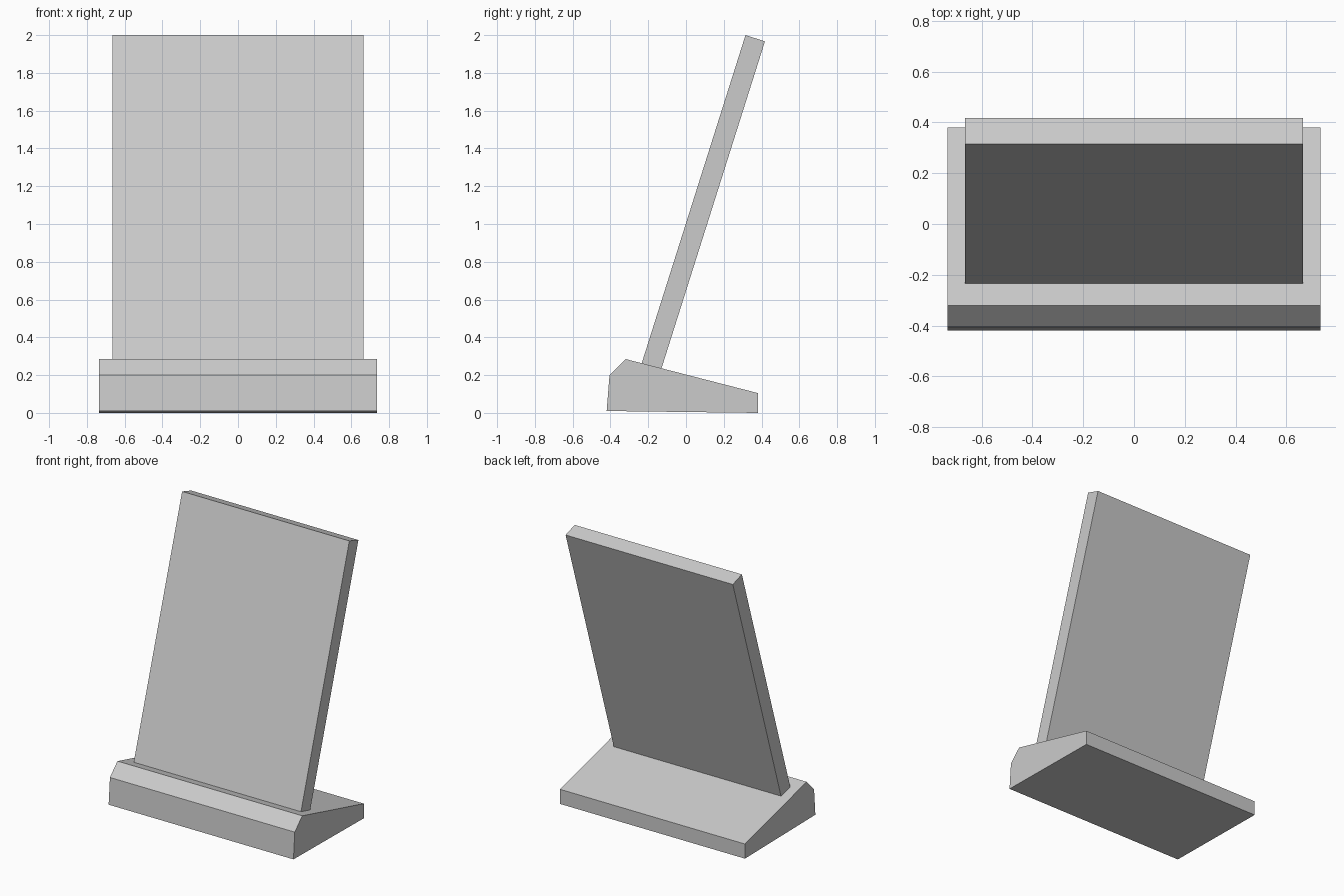
import bpy
import bmesh

# Remove the default cube
cube = bpy.data.objects.get("Cube")
if cube:
    bpy.data.objects.remove(cube, do_unlink=True)

# Single plain grey
grey = bpy.data.materials.new("light_grey")
grey.use_nodes = True
colour = (0.6, 0.6, 0.6, 1.0)
grey.diffuse_color = colour
grey.node_tree.nodes["Principled BSDF"].inputs["Base Color"].default_value = colour


def extrude_profile(name, profile, half_width):
    """Extrude a (y, z) side profile symmetrically along x."""
    bm = bmesh.new()
    face = bm.faces.new([bm.verts.new((-half_width, y, z)) for y, z in profile])
    result = bmesh.ops.extrude_face_region(bm, geom=[face])
    moved = [v for v in result["geom"] if isinstance(v, bmesh.types.BMVert)]
    bmesh.ops.translate(bm, verts=moved, vec=(2 * half_width, 0, 0))
    bmesh.ops.recalc_face_normals(bm, faces=bm.faces)
    mesh = bpy.data.meshes.new(name)
    bm.to_mesh(mesh)
    bm.free()
    mesh.materials.append(grey)
    obj = bpy.data.objects.new(name, mesh)
    bpy.context.scene.collection.objects.link(obj)
    return obj


# Wedge-shaped base with a chamfered front lip
extrude_profile("base", [(-0.42, 0.01), (-0.405, 0.2), (-0.32, 0.285),
                         (0.38, 0.105), (0.38, 0.0)], 0.735)

# Leaning back panel, its foot sunk slightly into the base
extrude_profile("back_panel", [(-0.244, 0.233), (0.315, 2.0),
                               (0.418, 1.967), (-0.141, 0.2)], 0.665)
